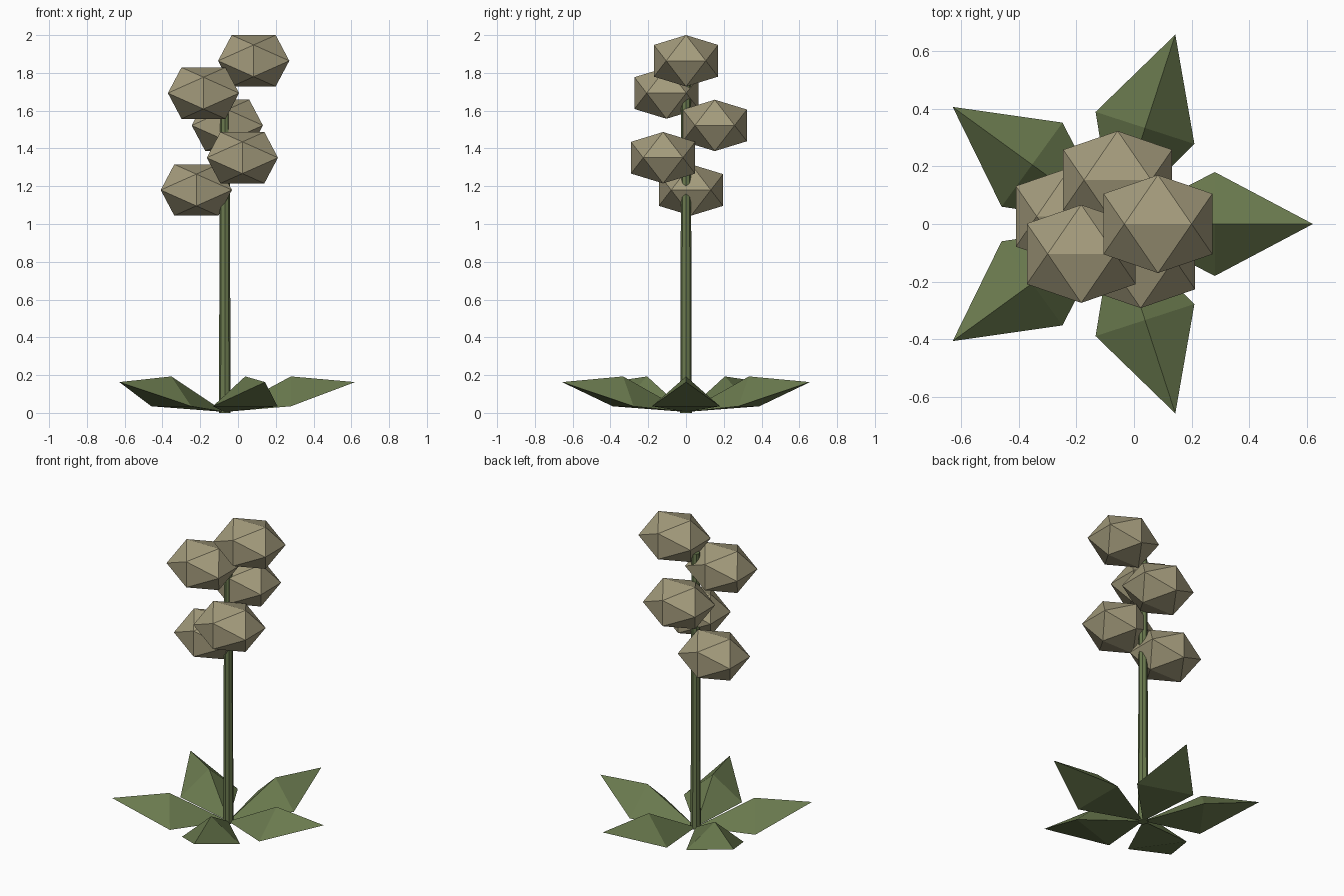
import bpy, bmesh, math
from mathutils import Matrix, Vector

if "Cube" in bpy.data.objects:
    bpy.data.objects.remove(bpy.data.objects["Cube"])

STEM_X = -0.07
PHI = (1 + math.sqrt(5)) / 2


def material(name, color):
    m = bpy.data.materials.new(name)
    m.diffuse_color = (*color, 1)
    m.use_nodes = True
    m.node_tree.nodes["Principled BSDF"].inputs["Base Color"].default_value = m.diffuse_color
    return m


green = material("leaf green", (0.145, 0.195, 0.077))
tan = material("berry tan", (0.365, 0.325, 0.2))


def finish(name, bm, mat):
    bmesh.ops.recalc_face_normals(bm, faces=bm.faces)
    me = bpy.data.meshes.new(name)
    bm.to_mesh(me)
    bm.free()
    me.materials.append(mat)
    ob = bpy.data.objects.new(name, me)
    bpy.context.collection.objects.link(ob)
    return ob


# Stem: slim, slightly tapered post
bm = bmesh.new()
bmesh.ops.create_cone(bm, cap_ends=True, segments=8, radius1=0.031, radius2=0.025, depth=1.8,
                      matrix=Matrix.Translation((STEM_X, 0, 0.9)))
finish("stem", bm, green)

# Leaves: five closed, ridged blades radiating from the stem foot
for i in range(5):
    bm = bmesh.new()
    base, left, right, ridge, tip = [bm.verts.new(p) for p in (
        (0, 0, 0.005), (0.35, 0.18, 0.035), (0.35, -0.18, 0.035),
        (0.35, 0, 0.193), (0.69, 0, 0.163))]
    for f in ((base, right, ridge), (base, ridge, left), (ridge, right, tip),
              (ridge, tip, left), (base, left, right), (left, tip, right)):
        bm.faces.new(f)
    turn = Matrix.Translation((STEM_X, 0, 0)) @ Matrix.Rotation(math.radians(72 * i), 4, 'Z')
    bmesh.ops.transform(bm, matrix=turn, verts=bm.verts)
    finish(f"leaf_{i + 1}", bm, green)

# Berries: flattened icosahedra spiralling up the stem
for i in range(5):
    a = math.radians(170 + 137.5 * i)
    centre = Vector((STEM_X + 0.153 * math.cos(a), 0.153 * math.sin(a), 1.18 + 0.171 * i))
    bm = bmesh.new()
    for s in (-1, 1):
        for t in (-1, 1):
            for p in ((s * PHI, t, 0), (0, s * PHI, t), (t, 0, s * PHI)):
                bm.verts.new(centre + Vector((p[0] * 0.1165, p[1] * 0.105, p[2] * 0.084)))
    bmesh.ops.convex_hull(bm, input=bm.verts)
    finish(f"berry_{i + 1}", bm, tan)
